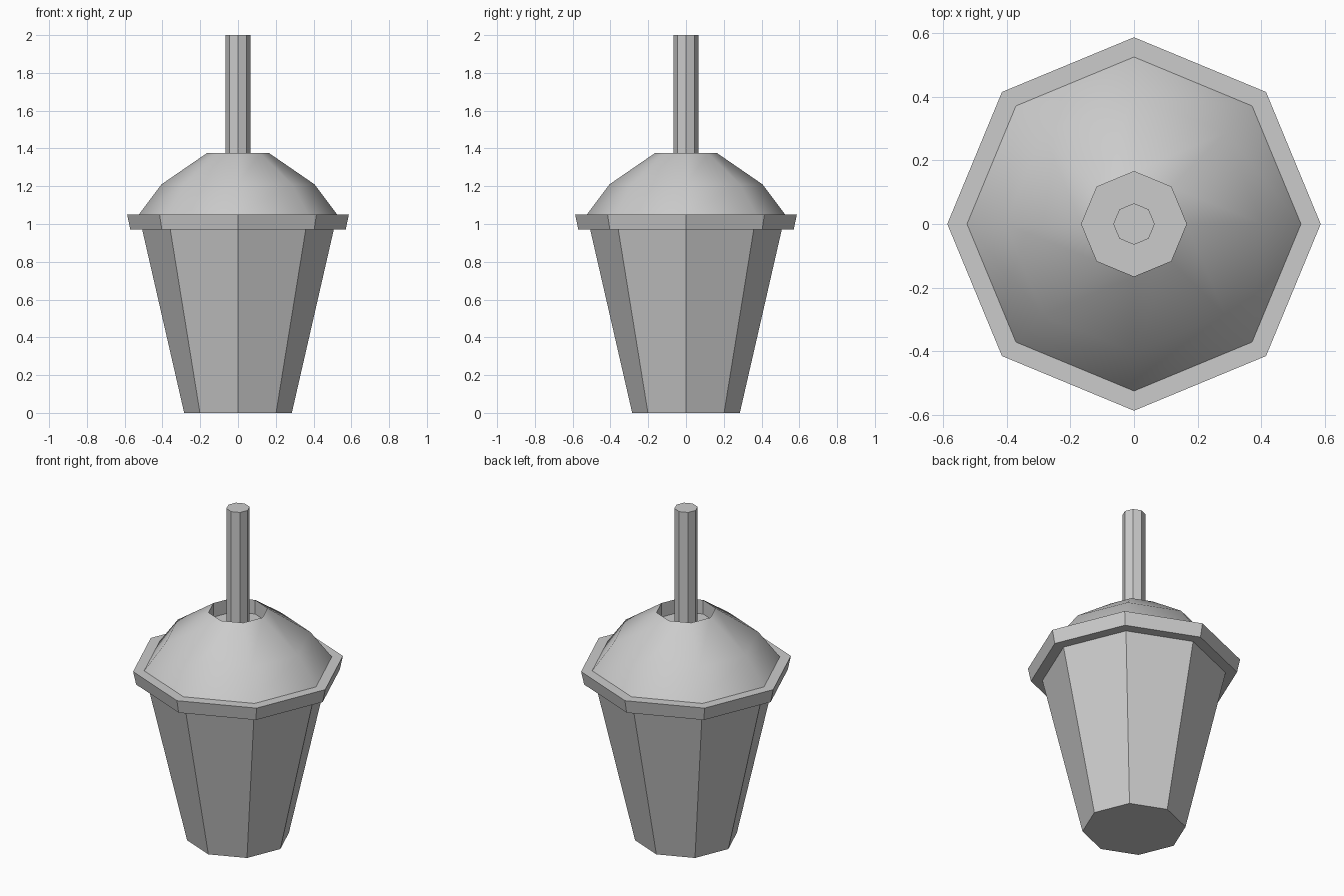
import bpy, bmesh
from math import pi, cos, sin

if "Cube" in bpy.data.objects:
    bpy.data.objects.remove(bpy.data.objects["Cube"])

SIDES = 8


def lathe(name, profile, cap_start=False, cap_end=False, smooth=False):
    """Spin an (r, z) profile, listed bottom to top on the outside, into an octagonal shell."""
    bm = bmesh.new()
    rings = [[bm.verts.new((r * cos(2 * pi * i / SIDES), r * sin(2 * pi * i / SIDES), z))
              for i in range(SIDES)] for r, z in profile]
    for low, high in zip(rings, rings[1:]):
        for i in range(SIDES):
            j = (i + 1) % SIDES
            bm.faces.new((low[i], low[j], high[j], high[i]))
    if cap_start:
        bm.faces.new(rings[0][::-1])
    if cap_end:
        bm.faces.new(rings[-1])
    for f in bm.faces:
        f.smooth = smooth
    mesh = bpy.data.meshes.new(name)
    bm.to_mesh(mesh)
    bm.free()
    obj = bpy.data.objects.new(name, mesh)
    bpy.context.collection.objects.link(obj)
    return obj


# Tapered cup with closed base
lathe("cup", [(0.285, 0), (0.507, 0.97)], cap_start=True)

# Lid rim: underside, outer band and top ledge
lathe("lid_rim", [(0.507, 0.97), (0.57, 0.97), (0.587, 1.05), (0.525, 1.05)])

# Smooth domed lid, open at the top
lathe("lid_dome", [(0.525, 1.05), (0.405, 1.21), (0.165, 1.375)], smooth=True)

# Recess inside the lid opening, with its floor
lathe("lid_recess", [(0.165, 1.375), (0.165, 1.29)], cap_end=True)

# Straw standing in the recess
lathe("straw", [(0.065, 1.29), (0.065, 2.0)], cap_end=True)
